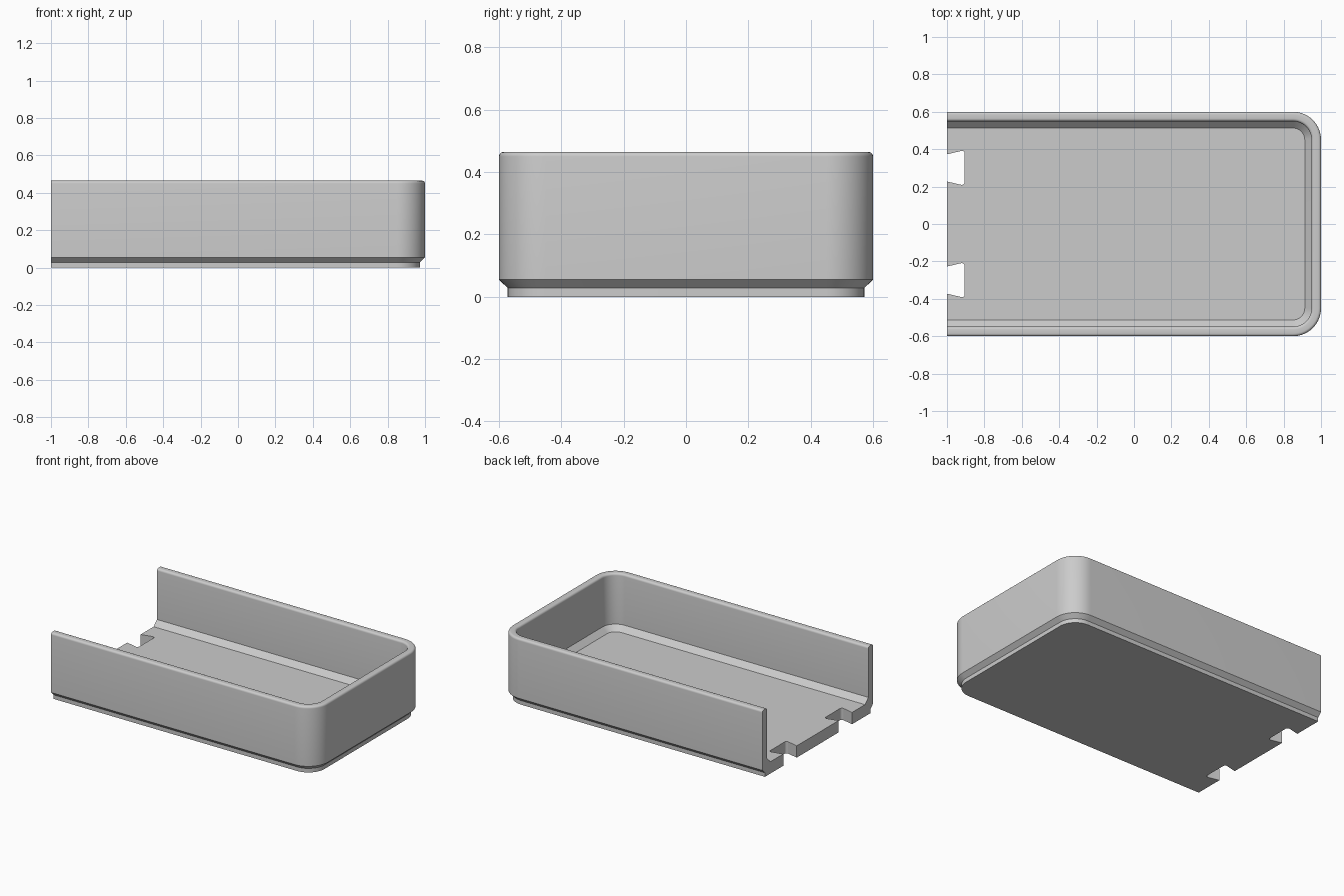
import bpy, bmesh, math

if "Cube" in bpy.data.objects:
    bpy.data.objects.remove(bpy.data.objects["Cube"])

grey = bpy.data.materials.new("light grey")
grey.diffuse_color = (0.6, 0.6, 0.6, 1)
grey.use_nodes = True
grey.node_tree.nodes["Principled BSDF"].inputs["Base Color"].default_value = grey.diffuse_color


def new_object(name, bm):
    bmesh.ops.recalc_face_normals(bm, faces=bm.faces[:])
    mesh = bpy.data.meshes.new(name)
    bm.to_mesh(mesh)
    bm.free()
    mesh.materials.append(grey)
    obj = bpy.data.objects.new(name, mesh)
    bpy.context.collection.objects.link(obj)
    return obj


def rounded_u(inset, steps=14):
    """Outline open at x = -1, with two rounded corners at the right end."""
    r, x, y = 0.15 - inset, 0.85, 0.45
    right = [(x + r * math.cos(a), y + r * math.sin(a))
             for a in (math.pi / 2 * i / steps for i in range(steps + 1))]
    half = right + [(-1, 0.6 - inset)]
    return [(px, -py) for px, py in reversed(half)] + half


# Wall cross-section (inset, z): foot, chamfer, wall, rounded rim, inner chamfer, floor
TOP, R, THICK = 0.465, 0.015, 0.051
arc = [math.pi / 2 * i / 5 for i in range(6)]
profile = [(0.028, 0), (0.028, 0.028), (0, 0.055)]
profile += [(R - R * math.cos(a), TOP - R + R * math.sin(a)) for a in arc]
profile += [(THICK - R + R * math.sin(a), TOP - R + R * math.cos(a)) for a in arc]
profile += [(THICK, 0.117), (0.087, 0.081)]

# Tray body
bm = bmesh.new()
rings = [[bm.verts.new((x, y, z)) for x, y in rounded_u(d)] for d, z in profile]
for a, b in zip(rings, rings[1:]):
    for i in range(len(a) - 1):
        bm.faces.new((a[i], a[i + 1], b[i + 1], b[i]))
bm.faces.new(rings[0])
bm.faces.new(rings[-1])
bm.faces.new([r[0] for r in rings] + [r[-1] for r in reversed(rings)])
tray = new_object("open_tray", bm)


# Dovetail slots in the open end of the floor
def slot_cutter(yc):
    bm = bmesh.new()
    # flare continues past the end face so the mouth keeps its slope
    pts = [(-1.05, -0.061), (-0.905, -0.095), (-0.905, 0.095), (-1.05, 0.061)]
    vs = [bm.verts.new((x, yc + y, -0.1)) for x, y in pts]
    face = bm.faces.new(vs)
    bmesh.ops.bevel(bm, geom=vs[1:3], offset=0.02, segments=5, profile=0.5,
                    affect='VERTICES')
    out = bmesh.ops.extrude_face_region(bm, geom=bm.faces[:])
    top = [v for v in out["geom"] if isinstance(v, bmesh.types.BMVert)]
    bmesh.ops.translate(bm, verts=top, vec=(0, 0, 0.3))
    return new_object("slot_cutter", bm)


bpy.context.view_layer.objects.active = tray
tray.select_set(True)
for yc in (-0.3, 0.3):
    cutter = slot_cutter(yc)
    cutter.hide_render = True
    mod = tray.modifiers.new("slot", 'BOOLEAN')
    mod.operation = 'DIFFERENCE'
    mod.solver = 'EXACT'
    mod.object = cutter
    bpy.ops.object.modifier_apply(modifier=mod.name)
    bpy.data.objects.remove(cutter)

bpy.ops.object.shade_smooth_by_angle(angle=math.radians(30))
